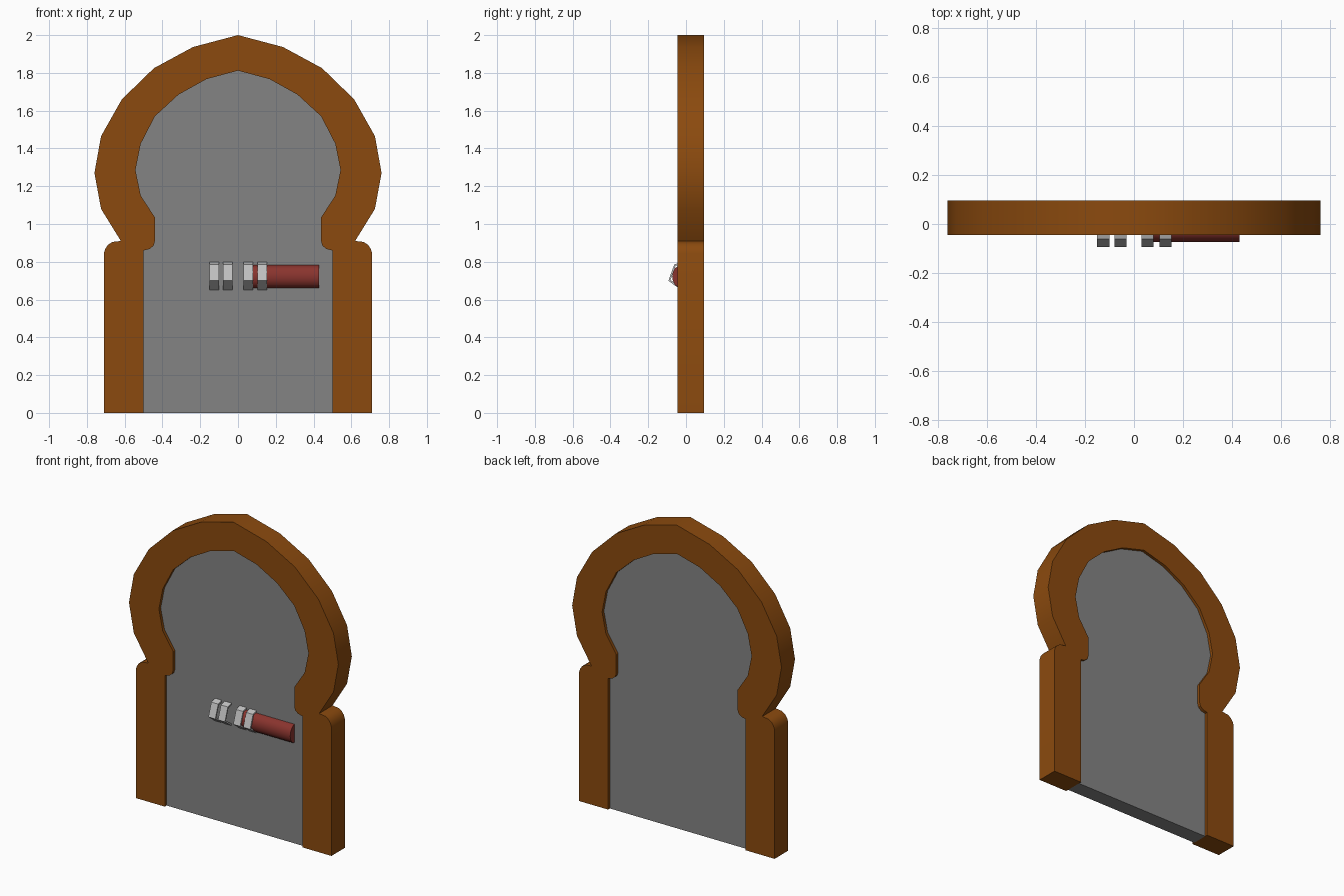
import bpy, bmesh, math

if "Cube" in bpy.data.objects:
    bpy.data.objects.remove(bpy.data.objects["Cube"])


def material(name, r, g, b):
    """Flat colour given as 0-255 display values, stored linear."""
    lin = [((c / 255 + 0.055) / 1.055) ** 2.4 for c in (r, g, b)]
    m = bpy.data.materials.new(name)
    m.diffuse_color = (*lin, 1)
    m.use_nodes = True
    m.node_tree.nodes["Principled BSDF"].inputs["Base Color"].default_value = m.diffuse_color
    return m


def prism(name, loop, direction, mat, smooth=False):
    """Close a planar loop of points and extrude it along a direction."""
    bm = bmesh.new()
    face = bm.faces.new([bm.verts.new(p) for p in loop])
    geo = bmesh.ops.extrude_face_region(bm, geom=[face])["geom"]
    moved = [v for v in geo if isinstance(v, bmesh.types.BMVert)]
    bmesh.ops.translate(bm, verts=moved, vec=direction)
    bmesh.ops.recalc_face_normals(bm, faces=bm.faces)
    mesh = bpy.data.meshes.new(name)
    bm.to_mesh(mesh)
    bm.free()
    obj = bpy.data.objects.new(name, mesh)
    bpy.context.collection.objects.link(obj)
    mesh.materials.append(mat)
    if smooth:
        bpy.ops.object.select_all(action='DESELECT')
        obj.select_set(True)
        bpy.context.view_layer.objects.active = obj
        bpy.ops.object.shade_smooth_by_angle(angle=math.radians(32))
    return obj


def mirrored(half):
    """Right half from floor to apex, continued down the left side."""
    return half + [(-x, z) for x, z in reversed(half[:-1])]


brown = material("brown wood", 139, 74, 14)
grey = material("mid grey", 132, 132, 132)
pale = material("pale grey metal", 192, 192, 192)
red = material("dull red", 138, 52, 46)

# Half profiles of the frame, from the floor up to the apex
outer = mirrored([(0.71, 0), (0.71, 0.845), (0.702, 0.87), (0.688, 0.89),
                  (0.665, 0.905), (0.62, 0.91), (0.725, 1.08), (0.76, 1.27),
                  (0.725, 1.465), (0.615, 1.66), (0.445, 1.825),
                  (0.238, 1.937), (0, 2.0)])
inner = mirrored([(0.5, 0), (0.5, 0.86), (0.468, 0.868), (0.447, 0.885),
                  (0.44, 0.91), (0.44, 1.035), (0.515, 1.15),
                  (0.543, 1.285), (0.515, 1.425), (0.44, 1.57),
                  (0.315, 1.685), (0.167, 1.767), (0, 1.812)])

# Keyhole shaped frame
prism("door_frame", [(x, -0.045, z) for x, z in outer + inner[::-1]],
      (0, 0.14, 0), brown, True)

# Door panel, slightly recessed on both sides
prism("door_panel", [(x, -0.026, z) for x, z in inner], (0, 0.102, 0), grey)

# Sliding bolt: half-round bar lying on the panel
bar = [(0.065, -0.026 - 0.047 * math.sin(a), 0.722 + 0.06 * math.cos(a))
       for a in (i * math.pi / 8 for i in range(9))]
prism("bolt", bar, (0.365, 0, 0), red, True)

# Four bent straps that hold the bolt
strap = [(-0.026, 0.798), (-0.062, 0.786), (-0.093, 0.70), (-0.026, 0.65),
         (-0.026, 0.662), (-0.082, 0.704), (-0.056, 0.778), (-0.026, 0.787)]
for i, x in enumerate((-0.15, -0.08, 0.03, 0.103)):
    prism(f"strap_{i + 1}", [(x, y, z) for y, z in strap], (0.05, 0, 0), pale)
